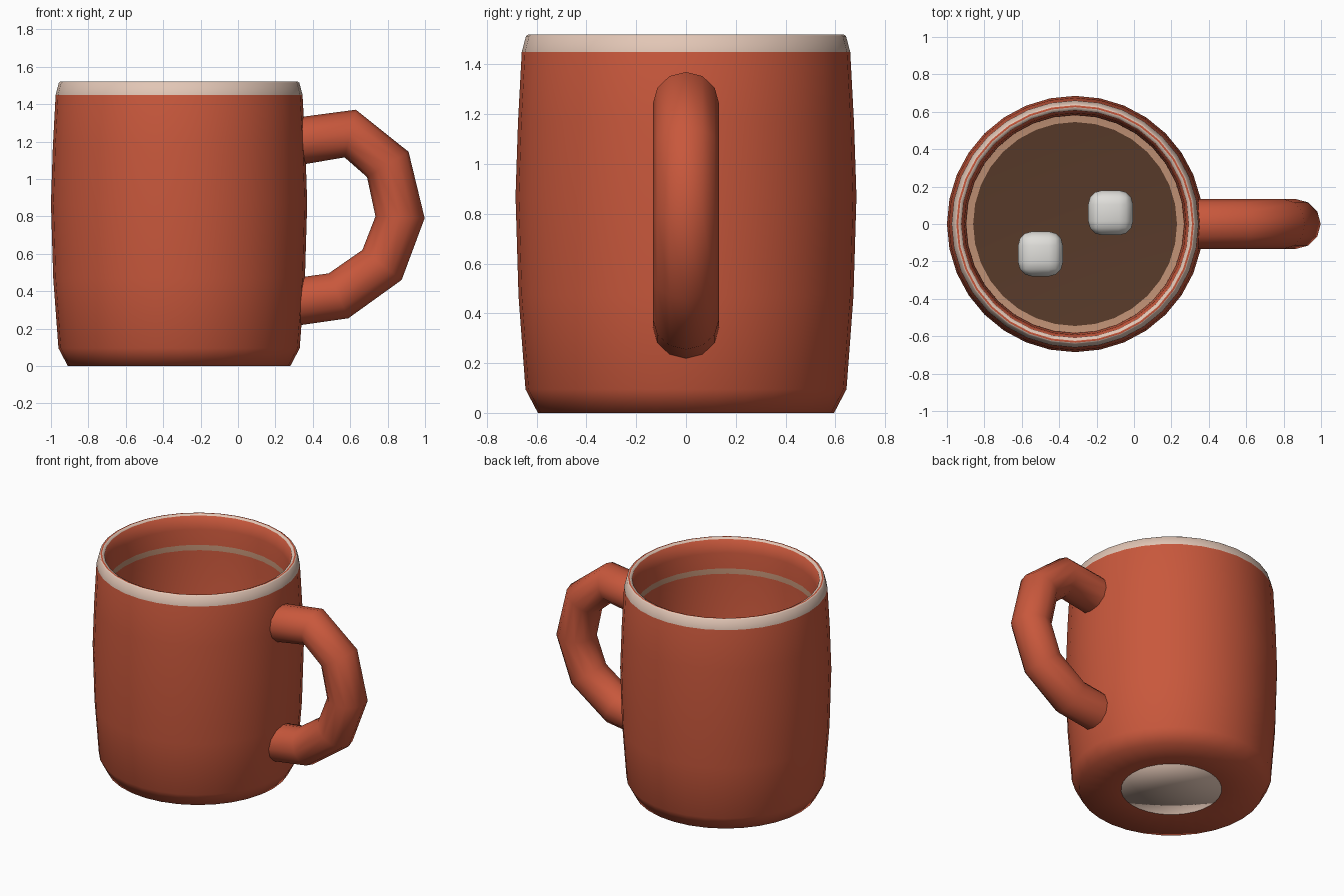
import bpy, bmesh, math
from mathutils import Vector

if "Cube" in bpy.data.objects:
    bpy.data.objects.remove(bpy.data.objects["Cube"])

CX = -0.315   # axis of the cup
SIDES = 32
LIQUID = 0.75


def material(name, rgb):
    m = bpy.data.materials.new(name)
    m.diffuse_color = (*rgb, 1)
    m.use_nodes = True
    m.node_tree.nodes["Principled BSDF"].inputs["Base Color"].default_value = m.diffuse_color
    return m


TERRACOTTA = material("terracotta", (0.58, 0.097, 0.045))
CREAM = material("cream", (0.76, 0.565, 0.465))
TAN = material("tan", (0.52, 0.28, 0.175))
COFFEE = material("coffee brown", (0.098, 0.043, 0.023))
SUGAR = material("sugar white", (0.74, 0.73, 0.70))


def finish(name, bm, mats, angle=70):
    bmesh.ops.recalc_face_normals(bm, faces=bm.faces)
    me = bpy.data.meshes.new(name)
    bm.to_mesh(me)
    bm.free()
    for m in mats:
        me.materials.append(m)
    ob = bpy.data.objects.new(name, me)
    bpy.context.collection.objects.link(ob)
    bpy.ops.object.select_all(action='DESELECT')
    ob.select_set(True)
    bpy.context.view_layer.objects.active = ob
    bpy.ops.object.shade_smooth_by_angle(angle=math.radians(angle))
    return ob


def lathe(name, profile, mats, bands=(), angle=70):
    """Spin (radius, z) points about the cup axis; bands gives a material per strip."""
    bm = bmesh.new()
    rings = []
    for r, z in profile:
        n = 1 if r == 0 else SIDES
        rings.append([bm.verts.new((CX + r * math.cos(2 * math.pi * i / SIDES),
                                    r * math.sin(2 * math.pi * i / SIDES), z))
                      for i in range(n)])
    for k, (a, b) in enumerate(zip(rings, rings[1:])):
        for i in range(SIDES):
            j = (i + 1) % SIDES
            quad = [a[i % len(a)], a[j % len(a)], b[j % len(b)], b[i % len(b)]]
            f = bm.faces.new(list(dict.fromkeys(quad)))
            f.material_index = bands[k] if bands else 0
    return finish(name, bm, mats, angle)


# Cup: outside wall, glazed lip with a thin bare line, inside wall with a tan stripe, floor
cup = [(0, 0.004), (0.34, 0.004), (0.595, 0), (0.645, 0.095), (0.673, 0.47),
       (0.685, 0.87), (0.675, 1.17), (0.66, 1.45), (0.643, 1.514), (0.635, 1.52),
       (0.625, 1.52), (0.608, 1.512), (0.593, 1.42), (0.586, 1.312), (0.583, 1.275),
       (0.58, 0.25), (0.52, 0.12), (0, 0.12)]
cup_bands = [0] * 7 + [1, 1, 0, 1, 0, 0, 2, 0, 0, 0]
lathe("cup_body", cup, [TERRACOTTA, CREAM, TAN], cup_bands)

# Pale unglazed disc under the cup
lathe("base_disc", [(0, 0), (0.325, 0), (0.325, 0.006)], [CREAM], angle=180)

# Drink surface with a pale foam edge
lathe("coffee", [(0, LIQUID), (0.545, LIQUID), (0.584, LIQUID + 0.005)],
      [COFFEE, TAN], [0, 1])

# Sugar cubes floating in the drink
for n, (x, y) in enumerate([(-0.125, 0.06), (-0.50, -0.16)], 1):
    bm = bmesh.new()
    bmesh.ops.create_cube(bm, size=0.24)
    bmesh.ops.bevel(bm, geom=bm.edges[:], offset=0.075, segments=3,
                    profile=0.5, affect='EDGES')
    bmesh.ops.translate(bm, verts=bm.verts, vec=(x, y, LIQUID + 0.05))
    finish(f"sugar_cube_{n}", bm, [SUGAR])

# Handle: mitred tube, each ring spans an outer and an inner (x, z) point
spans = [((0.29, 1.325), (0.29, 1.068)), ((0.63, 1.37), (0.57, 1.115)),
         ((0.912, 1.145), (0.69, 1.01)), ((0.998, 0.79), (0.735, 0.80)),
         ((0.875, 0.46), (0.665, 0.62)), ((0.59, 0.255), (0.485, 0.495)),
         ((0.29, 0.212), (0.29, 0.468))]
bm = bmesh.new()
rings = []
for (ox, oz), (ix, iz) in spans:
    mid = Vector(((ox + ix) / 2, 0, (oz + iz) / 2))
    arm = Vector(((ox - ix) / 2, 0, (oz - iz) / 2))
    rings.append([bm.verts.new(mid + arm * math.cos(t) + Vector((0, 0.133 * math.sin(t), 0)))
                  for t in (2 * math.pi * i / 12 for i in range(12))])
for a, b in zip(rings, rings[1:]):
    for i in range(12):
        j = (i + 1) % 12
        bm.faces.new((a[i], a[j], b[j], b[i]))
bm.faces.new(rings[0])
bm.faces.new(rings[-1])
finish("handle", bm, [TERRACOTTA])
